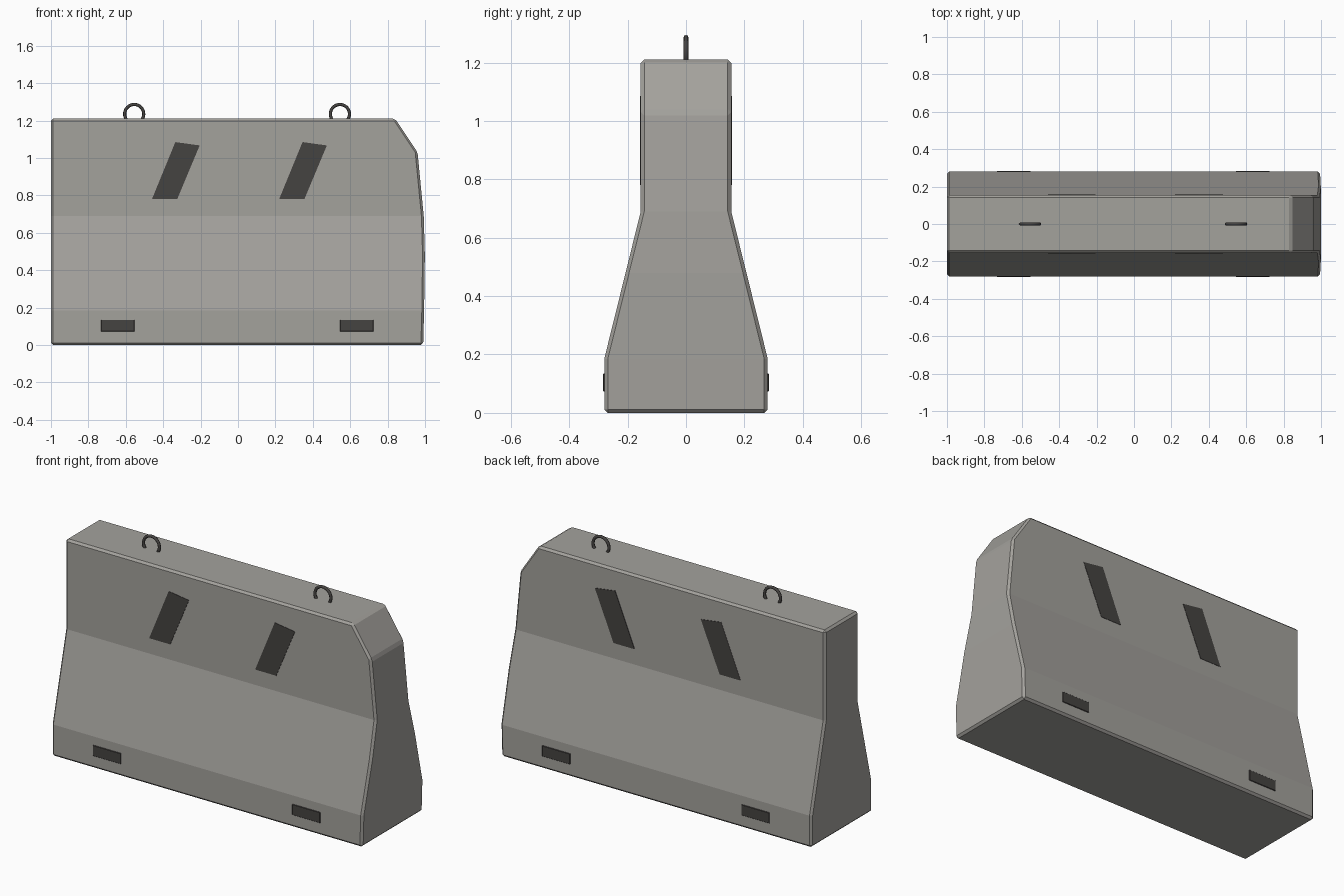
import bpy
import bmesh
from math import radians

cube = bpy.data.objects.get("Cube")
if cube:
    bpy.data.objects.remove(cube, do_unlink=True)


def make_material(name, rgb):
    mat = bpy.data.materials.new(name)
    mat.use_nodes = True
    color = (*rgb, 1.0)
    mat.diffuse_color = color
    bsdf = next(n for n in mat.node_tree.nodes if n.type == 'BSDF_PRINCIPLED')
    bsdf.inputs["Base Color"].default_value = color
    return mat


concrete = make_material("concrete grey", (0.37, 0.36, 0.335))
dark = make_material("dark grey", (0.06, 0.056, 0.053))


def loft(name, rings, mat):
    """Skin a stack of closed rings and cap both ends."""
    bm = bmesh.new()
    loops = [[bm.verts.new(p) for p in ring] for ring in rings]
    for a, b in zip(loops, loops[1:]):
        for i in range(len(a)):
            j = (i + 1) % len(a)
            bm.faces.new((a[i], a[j], b[j], b[i]))
    bm.faces.new(loops[0][::-1])
    bm.faces.new(loops[-1])
    bmesh.ops.recalc_face_normals(bm, faces=bm.faces)
    mesh = bpy.data.meshes.new(name)
    bm.to_mesh(mesh)
    bm.free()
    mesh.materials.append(mat)
    obj = bpy.data.objects.new(name, mesh)
    bpy.context.collection.objects.link(obj)
    return obj


def bevel(obj, width):
    mod = obj.modifiers.new("chamfer", 'BEVEL')
    mod.width = width
    mod.segments = 1
    mod.limit_method = 'ANGLE'
    mod.angle_limit = radians(22)


def plate(name, outline, y_in, y_out):
    """Flat plate with an (x, z) outline, spanning two depths."""
    return loft(name, [[(x, y, z) for x, z in outline] for y in (y_in, y_out)], dark)


# Barrier body: height, half width, and position of the worn left end
levels = [
    (0.0, 0.28, 0.99),
    (0.185, 0.28, 0.995),
    (0.48, 0.207, 0.999),
    (0.69, 0.155, 0.993),
    (1.03, 0.155, 0.96),
    (1.21, 0.155, 0.84),
]
body = loft("barrier_body",
            [[(-1, -w, z), (end, -w, z), (end, w, z), (-1, w, z)] for z, w, end in levels],
            concrete)
bevel(body, 0.012)

# Slanted stripes and low drainage plates on both faces
stripe = [(-0.335, 1.085), (-0.205, 1.067), (-0.325, 0.78), (-0.46, 0.78)]
for face, sy in (("front", -1), ("back", 1)):
    for side, shift in (("right", 0), ("left", 0.68)):
        plate(f"{face}_{side}_stripe", [(x + shift, z) for x, z in stripe],
              sy * 0.152, sy * 0.157)
    for side, cx in (("right", -0.643), ("left", 0.635)):
        slot = plate(f"{face}_{side}_drain_plate",
                     [(cx + dx, z) for dx, z in
                      ((-0.09, 0.073), (0.09, 0.073), (0.09, 0.135), (-0.09, 0.135))],
                     sy * 0.276, sy * 0.284)
        bevel(slot, 0.002)

# Lifting loops, half sunk into the top
for side, cx in (("right", -0.555), ("left", 0.545)):
    bpy.ops.mesh.primitive_torus_add(
        major_radius=0.051, minor_radius=0.0085, major_segments=32, minor_segments=8,
        location=(cx, 0, 1.235), rotation=(radians(90), 0, 0))
    loop = bpy.context.object
    loop.name = f"{side}_lifting_loop"
    loop.data.materials.append(dark)
    bpy.ops.object.shade_smooth_by_angle(angle=radians(50))
